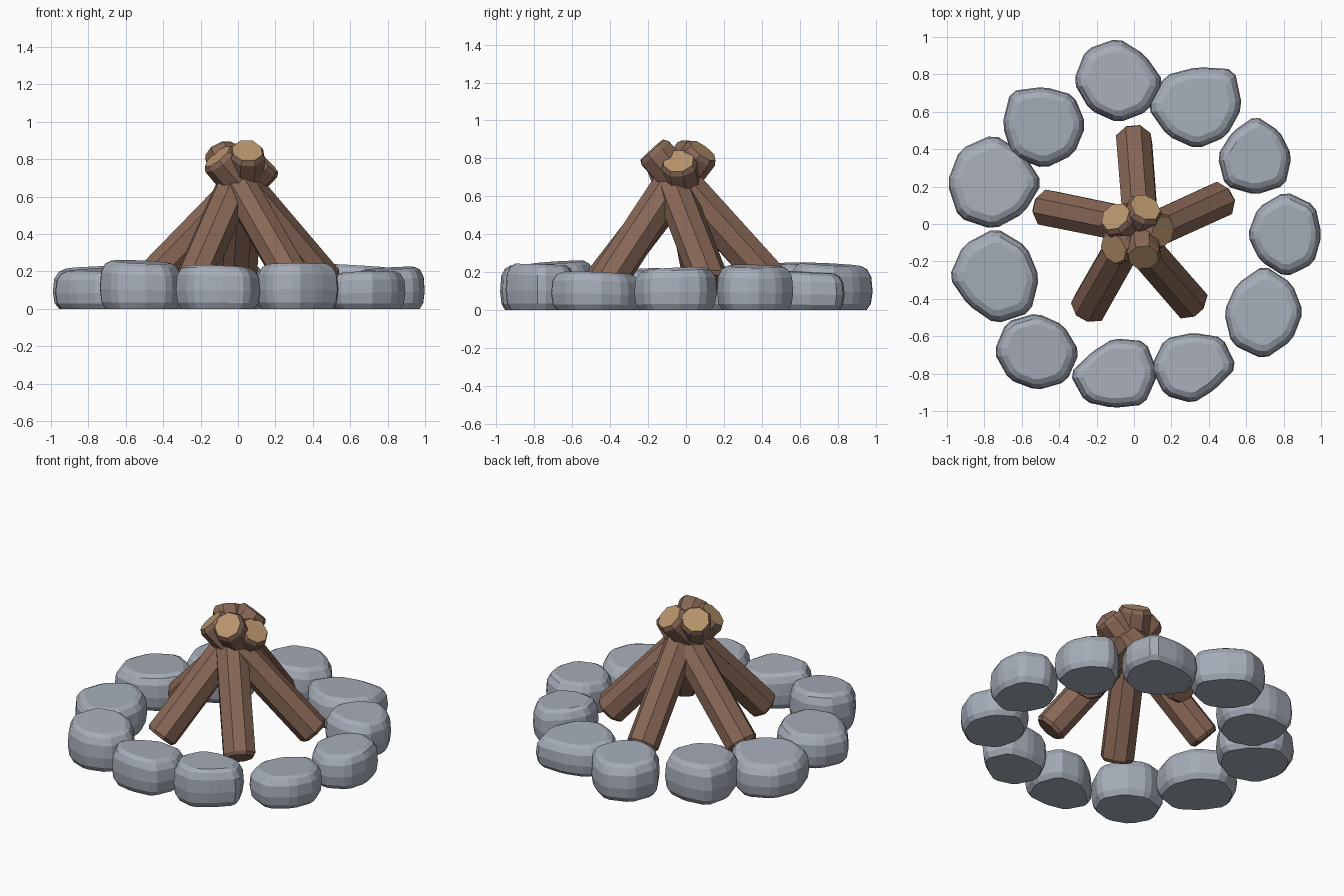
import bpy, bmesh, math, random
from mathutils import Vector

random.seed(4)

cube = bpy.data.objects.get("Cube")
if cube:
    bpy.data.objects.remove(cube)


def make_material(name, color):
    mat = bpy.data.materials.new(name)
    mat.use_nodes = True
    rgba = (*color, 1)
    mat.diffuse_color = rgba
    mat.node_tree.nodes["Principled BSDF"].inputs["Base Color"].default_value = rgba
    return mat


stone_grey = make_material("stone_grey", (0.38, 0.415, 0.48))
bark_brown = make_material("bark_brown", (0.245, 0.135, 0.092))
cut_wood = make_material("cut_wood_tan", (0.48, 0.30, 0.15))


def loft(name, rings, materials):
    """Skin a stack of equal-length rings and close both ends; the last end
    takes the last material."""
    bm = bmesh.new()
    loops = [[bm.verts.new(p) for p in ring] for ring in rings]
    count = len(loops[0])
    for low, high in zip(loops, loops[1:]):
        for i in range(count):
            j = (i + 1) % count
            bm.faces.new((low[i], low[j], high[j], high[i]))
    bm.faces.new(loops[0][::-1])
    top = bm.faces.new(loops[-1])
    bmesh.ops.recalc_face_normals(bm, faces=bm.faces)
    top.material_index = len(materials) - 1
    mesh = bpy.data.meshes.new(name)
    bm.to_mesh(mesh)
    bm.free()
    for mat in materials:
        mesh.materials.append(mat)
    obj = bpy.data.objects.new(name, mesh)
    bpy.context.scene.collection.objects.link(obj)
    return obj


def cut_corners(points, ratio):
    """Replace each corner of a closed outline with a short chamfer."""
    result = []
    for i, p in enumerate(points):
        result.append(p.lerp(points[i - 1], ratio))
        result.append(p.lerp(points[(i + 1) % len(points)], ratio))
    return result


# Stones: each has a centre, a height and eight radii, counter-clockwise from +x
STONES = [
    ((-.085, .76), .24, (.24, .20, .23, .24, .235, .21, .215, .22)),
    ((.335, .625), .20, (.24, .28, .21, .235, .26, .215, .22, .22)),
    ((.65, .365), .23, (.19, .18, .21, .175, .20, .225, .205, .22)),
    ((.81, -.06), .215, (.19, .22, .23, .205, .20, .19, .22, .21)),
    ((.695, -.47), .195, (.205, .21, .245, .205, .21, .24, .25, .21)),
    ((.315, -.765), .24, (.23, .22, .18, .21, .22, .21, .19, .165)),
    ((-.11, -.80), .225, (.235, .24, .185, .16, .23, .21, .18, .23)),
    ((-.52, -.685), .25, (.225, .20, .205, .225, .225, .205, .20, .22)),
    ((-.74, -.285), .21, (.23, .23, .26, .24, .245, .205, .245, .26)),
    ((-.75, .22), .22, (.255, .22, .255, .25, .245, .26, .245, .225)),
    ((-.48, .53), .245, (.22, .22, .20, .25, .22, .235, .23, .22)),
]

# Stone side profile: share of height, share of width
PROFILE = [(0, .86), (.14, .96), (.42, 1), (.76, .97), (.93, .87), (1, .73)]


def make_stone(index, center, height, radii):
    outline = []
    for i, radius in enumerate(radii):
        a = i * math.tau / len(radii)
        outline.append(Vector((math.cos(a), math.sin(a), 0)) * radius)
    outline = [p * 1.02 for p in cut_corners(outline, .16)]
    tilt = Vector((random.uniform(-.07, .07), random.uniform(-.07, .07), 0))
    rings = []
    for level, width in PROFILE:
        ring = []
        for p in outline:
            q = p * width
            z = level * height + tilt.dot(q) * level
            ring.append((center[0] + q.x, center[1] + q.y, z))
        rings.append(ring)
    loft(f"stone_{index}", rings, [stone_grey])


for index, stone in enumerate(STONES, 1):
    make_stone(index, *stone)

# Logs: foot and head points of each leaning pole
LOGS = {
    "back_log": ((0, .465, .13), (.05, -.18, .845)),
    "left_log": ((.47, .135, .13), (-.11, -.13, .815)),
    "right_log": ((-.48, .09, .13), (.155, -.04, .785)),
    "front_left_log": ((.31, -.43, .13), (-.10, .04, .845)),
    "front_right_log": ((-.25, -.455, .13), (.06, .09, .84)),
}
LOG_RADIUS = .102
SIDES = 8


def make_log(name, foot, head):
    foot, head = Vector(foot), Vector(head)
    axis = (head - foot).normalized()
    side = axis.cross(Vector((0, 0, 1))).normalized()
    up = side.cross(axis)
    length = (head - foot).length
    bumps = [random.uniform(.95, 1.04) for _ in range(SIDES)]
    # Chamfered at both ends, with a sawn face at the head
    stations = [(0, .85), (.02, 1), (length - .025, .98), (length, .83)]
    rings = []
    for along, scale in stations:
        ring = []
        for i, bump in enumerate(bumps):
            a = (i + .5) * math.tau / SIDES
            spoke = side * math.cos(a) + up * math.sin(a)
            ring.append(foot + axis * along + spoke * LOG_RADIUS * scale * bump)
        rings.append(ring)
    loft(name, rings, [bark_brown, cut_wood])


for name, (foot, head) in LOGS.items():
    make_log(name, foot, head)
